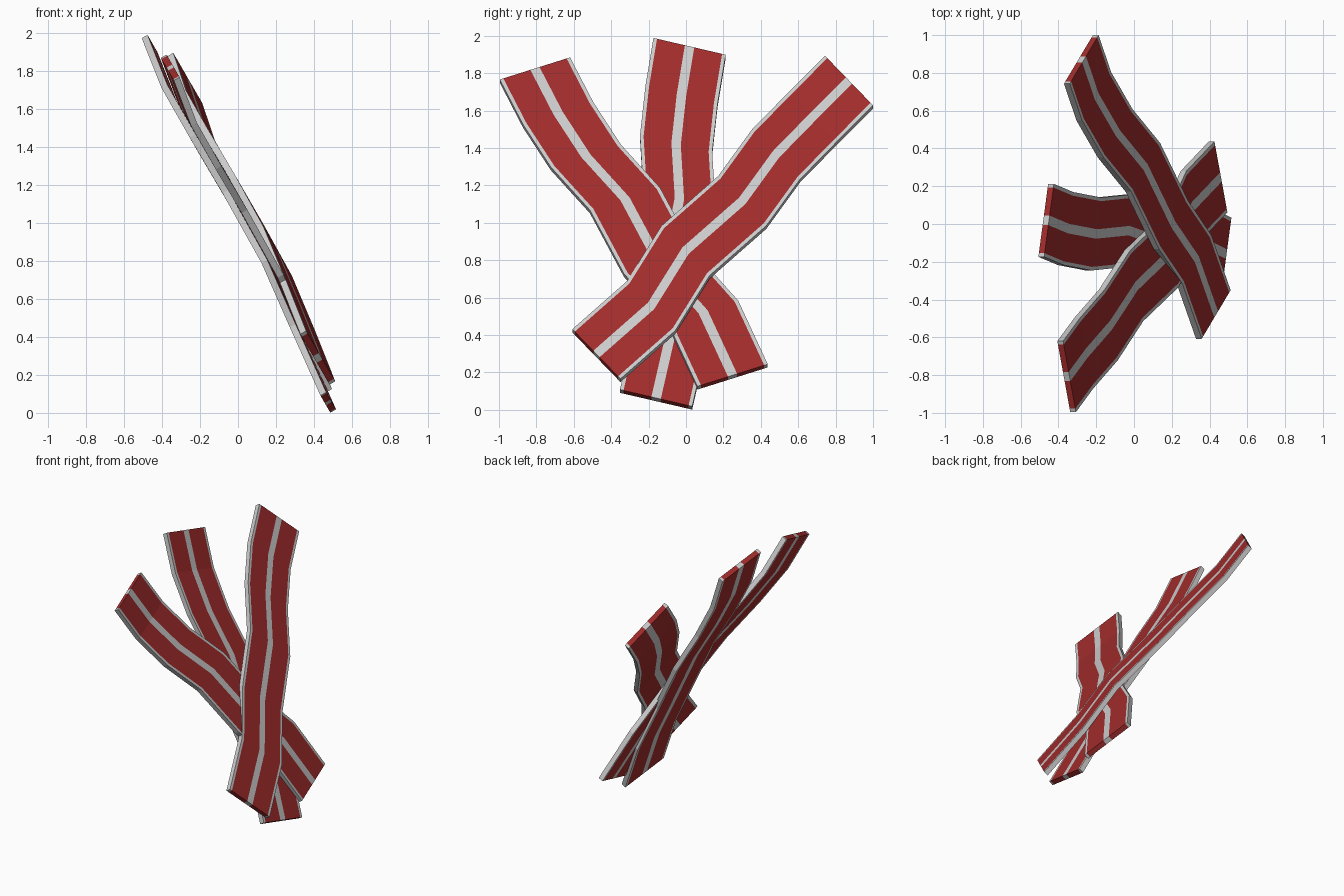
import bpy, bmesh, math
from mathutils import Vector

if "Cube" in bpy.data.objects:
    bpy.data.objects.remove(bpy.data.objects["Cube"])

# Plane in which all strips lie: leaning back 30 degrees
V = Vector((-0.5, 0, 0.866))
N = Vector((0.866, 0, 0.5))
Y = Vector((0, 1, 0))
THICK = 0.035

# Wavy centreline: (along, across, out of plane)
PATH = [(0, 0, 0), (0.40, -0.022, 0.04), (0.745, -0.147, 0.08),
        (1.173, -0.185, 0.086), (1.496, -0.29, 0.083),
        (1.793, -0.34, 0.085), (2.073, -0.37, 0.126)]
# Band limits across the width: pale rim, red, pale stripe, red, pale rim
BANDS = [-0.2, -0.18, -0.026, 0.026, 0.18, 0.2]


def material(name, rgb):
    m = bpy.data.materials.new(name)
    m.diffuse_color = (*rgb, 1)
    m.use_nodes = True
    m.node_tree.nodes["Principled BSDF"].inputs["Base Color"].default_value = m.diffuse_color
    return m


red = material("red_meat", (0.36, 0.025, 0.025))
pale = material("pale_fat", (0.8, 0.8, 0.8))


def strip(name, y, v, n, degrees):
    a = math.radians(degrees)
    along = -math.sin(a) * Y + math.cos(a) * V
    across = math.cos(a) * Y + math.sin(a) * V
    start = Vector((0, 0, 1)) + y * Y + v * V + n * N
    bm = bmesh.new()
    front, back = [], []
    for s, t, h in PATH:
        p = start + s * along + t * across + h * N
        front.append([bm.verts.new(p + b * across) for b in BANDS])
        back.append([bm.verts.new(p + b * across - THICK * N) for b in BANDS])

    def face(verts, mat):
        bm.faces.new(verts).material_index = mat

    last = len(BANDS) - 1
    for i in range(len(PATH) - 1):
        for j in range(last):
            for g in (front, back):
                face((g[i][j], g[i][j + 1], g[i + 1][j + 1], g[i + 1][j]), j % 2)
        # long side rims
        for j in (0, last):
            face((front[i][j], front[i + 1][j], back[i + 1][j], back[i][j]), 0)
    # end caps
    for i in (0, len(PATH) - 1):
        for j in range(last):
            face((front[i][j], front[i][j + 1], back[i][j + 1], back[i][j]), j % 2)
    bmesh.ops.recalc_face_normals(bm, faces=bm.faces[:])
    mesh = bpy.data.meshes.new(name)
    bm.to_mesh(mesh)
    bm.free()
    mesh.materials.append(pale)
    mesh.materials.append(red)
    bpy.context.collection.objects.link(bpy.data.objects.new(name, mesh))


# Three fanned strips stacked one behind another
strip("front_strip", -0.479, -0.825, 0.026, -50)
strip("middle_strip", 0.249, -0.936, -0.009, 20)
strip("back_strip", -0.16, -1.056, -0.044, -15)
